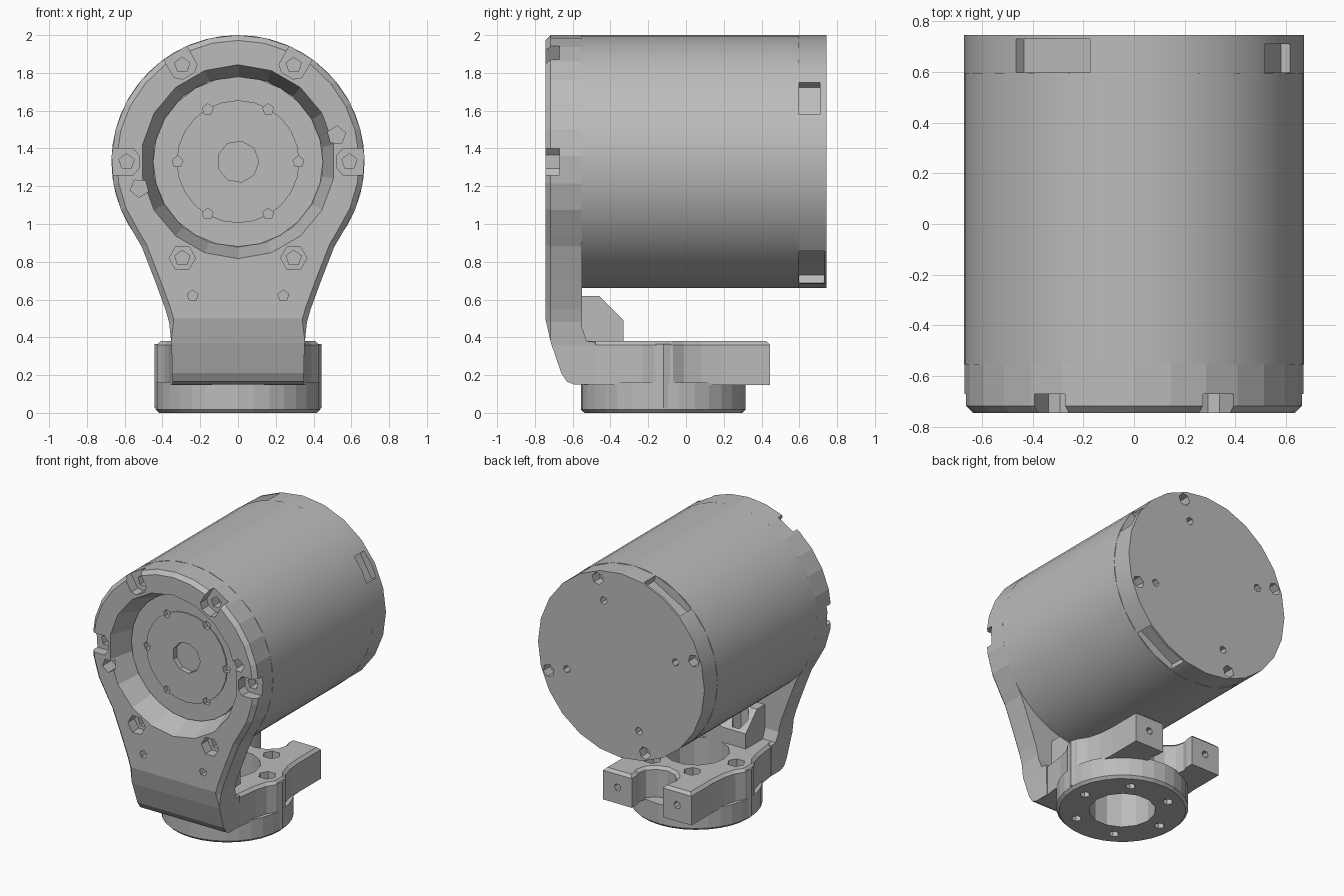
import bpy, bmesh
from math import cos, sin, radians

old = bpy.data.objects.get("Cube")
if old:
    bpy.data.objects.remove(old, do_unlink=True)

grey = bpy.data.materials.new("plain grey")
grey.use_nodes = True
COLOUR = (0.5, 0.5, 0.5, 1)
grey.diffuse_color = COLOUR
grey.node_tree.nodes["Principled BSDF"].inputs["Base Color"].default_value = COLOUR

AXIS_Z = 1.33      # height of the motor axis
RIM = 0.67         # motor radius
BASE_Y = -0.12     # centre of the base ring


def place(axis, p, d):
    """Turn a profile point and a depth into a 3D point."""
    return {"x": (d, p[0], p[1]), "y": (p[0], d, p[1]), "z": (p[0], p[1], d)}[axis]


def prism(name, pts, axis, a, b, end_pts=None, bevel=0, ends=()):
    """Extrude a profile from depth a to b; chamfer the listed ends."""
    bm = bmesh.new()
    first = [bm.verts.new(place(axis, p, a)) for p in pts]
    last = [bm.verts.new(place(axis, p, b)) for p in (end_pts or pts)]
    caps = {"a": bm.faces.new(first), "b": bm.faces.new(last)}
    n = len(pts)
    for i in range(n):
        j = (i + 1) % n
        bm.faces.new((first[i], first[j], last[j], last[i]))
    bmesh.ops.recalc_face_normals(bm, faces=bm.faces)
    if bevel:
        edges = [e for k in ends for e in caps[k].edges]
        bmesh.ops.bevel(bm, geom=edges, offset=bevel, segments=1,
                        profile=0.5, affect='EDGES')
    mesh = bpy.data.meshes.new(name)
    bm.to_mesh(mesh)
    bm.free()
    mesh.materials.append(grey)
    obj = bpy.data.objects.new(name, mesh)
    bpy.context.scene.collection.objects.link(obj)
    return obj


def ring(r, n, cx=0, cy=0, turn=0):
    return [(cx + r * cos(radians(turn + 360 * i / n)),
             cy + r * sin(radians(turn + 360 * i / n))) for i in range(n)]


def polar(r, angle, cy=AXIS_Z):
    return r * cos(radians(angle)), cy + r * sin(radians(angle))


def mirrored(half):
    """Close a half profile by mirroring it over x = 0."""
    return half + [(-x, y) for x, y in reversed(half) if x > 1e-6]


def combine(obj, parts, operation='DIFFERENCE'):
    """Apply booleans with helper parts, then delete the helpers."""
    for part in parts:
        part.hide_render = True
        mod = obj.modifiers.new("cut", 'BOOLEAN')
        mod.operation = operation
        mod.solver = 'EXACT'
        mod.object = part
    graph = bpy.context.evaluated_depsgraph_get()
    graph.update()
    mesh = bpy.data.meshes.new_from_object(obj.evaluated_get(graph))
    obj.modifiers.clear()
    obj.data = mesh
    for part in parts:
        bpy.data.objects.remove(part, do_unlink=True)


def hole(axis, centre, r, n, a, b, turn=0):
    return prism("cutter", ring(r, n, *centre, turn), axis, a, b)


def smooth(obj, angle):
    obj.data.shade_smooth()
    obj.data.set_sharp_from_angle(angle=radians(angle))


# Motor body
body = prism("motor_body", ring(RIM, 48, 0, AXIS_Z), "y", -0.555, 0.595)
smooth(body, 30)

# Rear cap with rim slots and four pairs of screw holes
cap = prism("rear_cap", ring(RIM, 24, 0, AXIS_Z), "y", 0.59, 0.745)
cuts = []
for a0, a1, back in ((22, 39, 0.71), (105, 134, 0.73), (-74, -45, 0.73)):
    slot = [polar(0.625, a0), polar(0.8, a0), polar(0.8, a1), polar(0.625, a1)]
    cuts.append(prism("cutter", slot, "y", 0.598, back))
for k in range(4):
    angle = 72 + 90 * k
    cuts.append(hole("y", polar(0.615, angle), 0.045, 6, 0.67, 0.8, angle))
    cuts.append(hole("y", polar(0.46, angle), 0.028, 6, 0.68, 0.8, angle))
combine(cap, cuts)
smooth(cap, 30)

# Bracket plate: front outline crossed with the bent side profile
arc = [polar(RIM, 90 - 12.5 * i) for i in range(11)]
neck = [(0.51, 0.88), (0.44, 0.7), (0.385, 0.55), (0.365, 0.48),
        (0.352, 0.36), (0.345, 0.1)]
bracket = prism("bracket_plate", mirrored(arc + neck), "y", -0.745, -0.4,
                bevel=0.028, ends="a")
side = [(-0.76, 2.1), (-0.745, 0.5), (-0.715, 0.37), (-0.66, 0.21), (-0.63, 0.165),
        (-0.59, 0.15), (-0.48, 0.15), (-0.48, 0.375), (-0.525, 0.38),
        (-0.55, 0.45), (-0.55, 2.1)]
combine(bracket, [prism("profile", side, "x", -1, 1)], 'INTERSECT')
cuts = [prism("cutter", ring(0.515, 18, 0, AXIS_Z, 10), "y", -0.75, -0.5,
              ring(0.435, 18, 0, AXIS_Z, 10))]
for angle in range(0, 360, 60):
    spot = polar(0.59, angle)
    if angle in (240, 300):          # closed hexagon pockets
        cuts.append(hole("y", spot, 0.07, 6, -0.8, -0.67))
    else:                            # pockets open to the rim
        c, s = cos(radians(angle)), sin(radians(angle))
        shape = [(0.8, -0.07), (0.8, 0.07), (0.555, 0.07),
                 (0.525, 0.035), (0.525, -0.035), (0.555, -0.07)]
        cuts.append(prism("cutter", [(r * c - t * s, AXIS_Z + r * s + t * c)
                                     for r, t in shape], "y", -0.8, -0.67))
    cuts.append(hole("y", spot, 0.042, 5, -0.8, -0.6, 90))
for angle in (15, 195):              # relief holes beside the recess
    cuts.append(hole("y", polar(0.54, angle), 0.05, 5, -0.8, -0.64, angle))
for x in (-0.24, 0.24):
    cuts.append(hole("y", (x, 0.62), 0.03, 5, -0.8, -0.63, 90))
combine(bracket, cuts)

# Rotor disc in the recess, with a raised face
rotor = prism("rotor_disc", ring(0.45, 24, 0, AXIS_Z), "y", -0.585, -0.5)
face = prism("rotor_face", ring(0.325, 24, 0, AXIS_Z), "y", -0.593, -0.57)
combine(rotor, [face], 'UNION')
cuts = [hole("y", (0, AXIS_Z), 0.11, 9, -0.7, -0.53)]
for angle in range(0, 360, 60):
    cuts.append(hole("y", polar(0.32, angle), 0.03, 5, -0.7, -0.54, 90))
combine(rotor, cuts)

# Base: clamp plate with two prongs, lower ring, side ridges and gusset
half = [(0, 0.21), (0.07, 0.23), (0.125, 0.28), (0.14, 0.34), (0.125, 0.39),
        (0.125, 0.445), (0.355, 0.445), (0.355, 0.19), (0.365, 0.08),
        (0.39, -0.01), (0.43, -0.07), (0.43, -0.17), (0.39, -0.23),
        (0.365, -0.32), (0.35, -0.44), (0.335, -0.54)]
base = prism("base_mount", mirrored(half), "z", 0.148, 0.38, bevel=0.02, ends="b")
lower = prism("lower_ring", ring(0.436, 32, 0, BASE_Y), "z", 0, 0.16,
              bevel=0.018, ends="a")
parts = [lower]
for s in (-1, 1):
    wedge = [(0.38, -0.18), (0.428, -0.16), (0.442, -0.12), (0.428, -0.08), (0.38, -0.06)]
    parts.append(prism("ridge", [(s * x, y) for x, y in wedge], "z", 0.025, 0.365))
gusset = [(-0.56, 0.3), (-0.33, 0.3), (-0.33, 0.49), (-0.46, 0.62), (-0.56, 0.62)]
parts.append(prism("gusset", gusset, "x", -0.25, 0.25))
combine(base, parts, 'UNION')
cuts = [hole("z", (0, BASE_Y), 0.22, 14, -0.1, 0.8)]
for angle in range(0, 360, 60):
    spot = polar(0.32, angle, BASE_Y)
    cuts.append(hole("z", spot, 0.034, 6, -0.1, 0.3, angle))
    cuts.append(hole("z", spot, 0.06, 6, 0.25, 0.7, angle))
for x in (-0.24, 0.24):
    cuts.append(hole("y", (x, 0.265), 0.027, 6, 0.33, 0.6))
combine(base, cuts)
